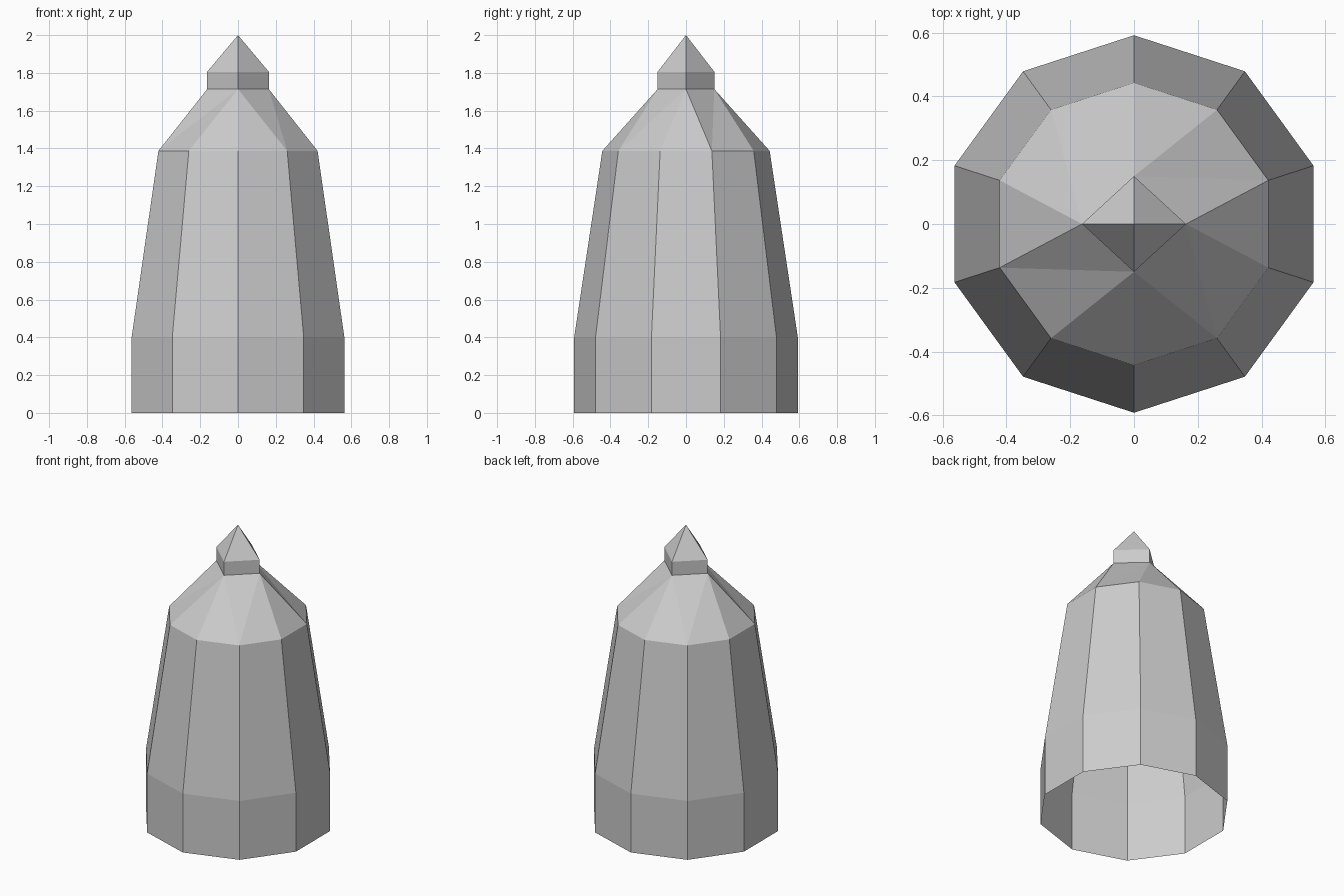
import bpy
import bmesh
from math import cos, sin, pi

cube = bpy.data.objects.get("Cube")
if cube:
    bpy.data.objects.remove(cube, do_unlink=True)

# One plain grey for the whole shell
grey = bpy.data.materials.new("plain grey")
grey.use_nodes = True
colour = (0.6, 0.6, 0.6, 1)
grey.diffuse_color = colour
grey.node_tree.nodes["Principled BSDF"].inputs["Base Color"].default_value = colour

bm = bmesh.new()


def ring(sides, rx, ry, z):
    """Ring of vertices, starting at the front and running towards +x."""
    angles = [2 * pi * k / sides - pi / 2 for k in range(sides)]
    return [bm.verts.new((rx * cos(a), ry * sin(a), z)) for a in angles]


def bridge(low, high):
    n = len(low)
    for k in range(n):
        j = (k + 1) % n
        bm.faces.new((low[k], low[j], high[j], high[k]))


# Ten-sided body, open underneath: straight skirt, then tapering wall
base = ring(10, 0.592, 0.592, 0)
skirt_top = ring(10, 0.592, 0.592, 0.4)
wall_top = ring(10, 0.443, 0.443, 1.387)
bridge(base, skirt_top)
bridge(skirt_top, wall_top)

# Shoulder: triangles closing from ten sides to a four-sided neck
neck = ring(4, 0.163, 0.15, 1.714)
for k in range(10):
    owner = (2 * k + 4) // 5 % 4
    previous = (2 * ((k - 1) % 10) + 4) // 5 % 4
    bm.faces.new((wall_top[k], wall_top[(k + 1) % 10], neck[owner]))
    if owner != previous:
        bm.faces.new((wall_top[k], neck[owner], neck[previous]))

# Four-sided knob with a pyramid tip
knob_top = ring(4, 0.163, 0.15, 1.806)
bridge(neck, knob_top)
tip = bm.verts.new((0, 0, 2))
for k in range(4):
    bm.faces.new((knob_top[k], knob_top[(k + 1) % 4], tip))

bmesh.ops.recalc_face_normals(bm, faces=bm.faces)
mesh = bpy.data.meshes.new("pointed_shell")
bm.to_mesh(mesh)
bm.free()
mesh.materials.append(grey)
shell = bpy.data.objects.new("pointed_shell", mesh)
bpy.context.collection.objects.link(shell)
